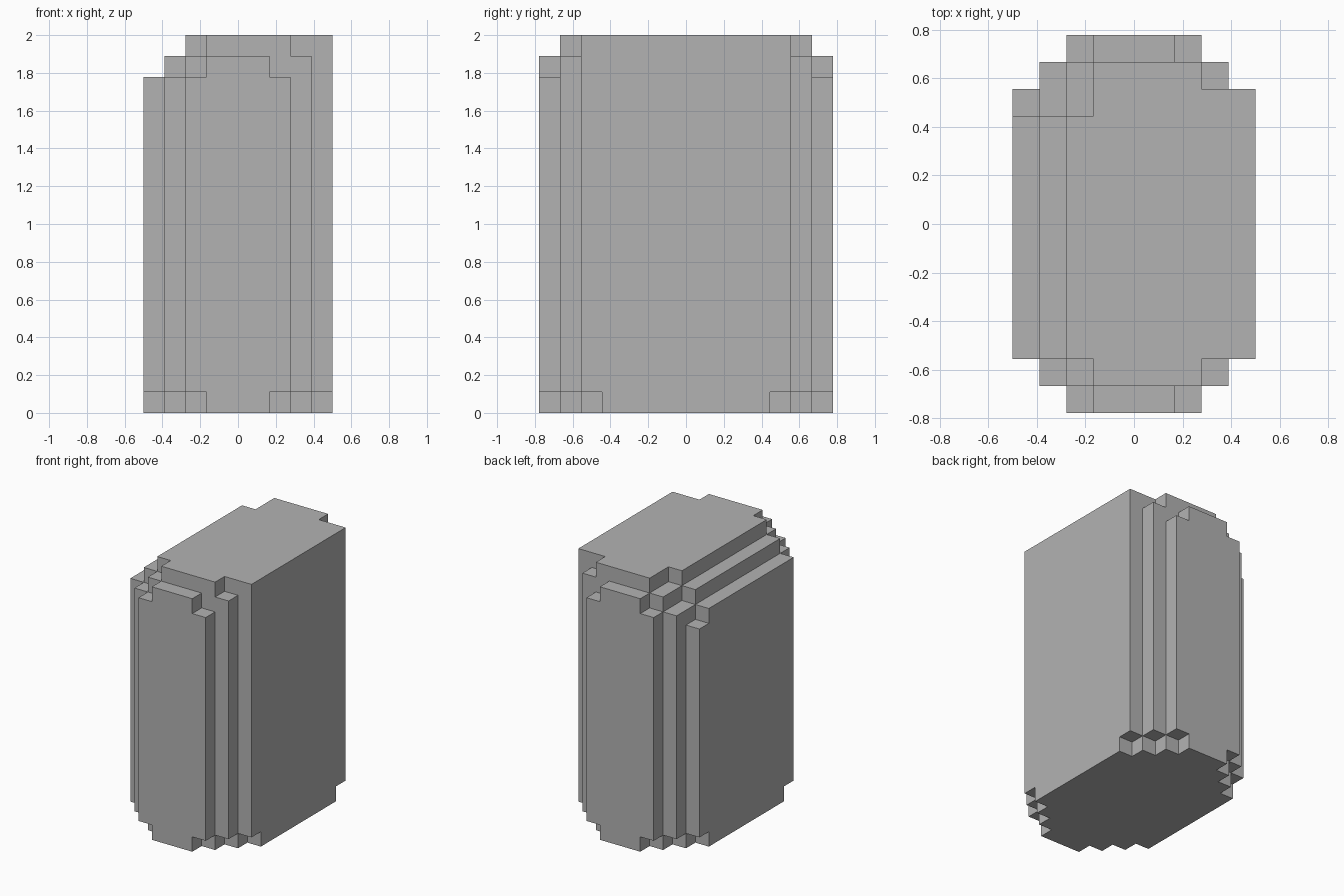
import bpy
import bmesh
from mathutils import Vector

default_cube = bpy.data.objects.get("Cube")
if default_cube:
    bpy.data.objects.remove(default_cube)

SIZE = (9, 14, 18)      # blocks along x, y and z
BLOCK = 2 / SIZE[2]


def steps_down(i, j):
    """Blocks missing from the top of one column."""
    left, right = i, SIZE[0] - 1 - i
    front, back = j, SIZE[1] - 1 - j
    end = min(front, back)
    if left <= right:
        # stepped left shoulder, rounded further at its two ends
        drop = max(2 - left, 1 - end, 4 - left - end, 0)
        return drop + (back == 2 and left <= 2)
    # straight right side, with small notches at its two ends
    return (end == 0) + (end < 2 and right + end == 2)


def filled(cell):
    """True where the body has a block."""
    if any(c < 0 or c >= n for c, n in zip(cell, SIZE)):
        return False
    i, j, k = cell
    corner = min(i, SIZE[0] - 1 - i) + min(j, SIZE[1] - 1 - j)
    if corner < (3 if k == 0 else 2):
        return False
    return k < SIZE[2] - steps_down(i, j)


# Outer skin of the blocky body
bm = bmesh.new()
verts = {}


def corner_vert(p):
    if p not in verts:
        verts[p] = bm.verts.new(Vector((p[0] - SIZE[0] / 2, p[1] - SIZE[1] / 2, p[2])) * BLOCK)
    return verts[p]


def add_side(cell, axis, sign):
    u, v = (axis + 1) % 3, (axis + 2) % 3
    ring = []
    for du, dv in ((0, 0), (1, 0), (1, 1), (0, 1)):
        p = list(cell)
        p[axis] += sign > 0
        p[u] += du
        p[v] += dv
        ring.append(corner_vert(tuple(p)))
    bm.faces.new(ring if sign > 0 else ring[::-1])


for i in range(SIZE[0]):
    for j in range(SIZE[1]):
        for k in range(SIZE[2]):
            if not filled((i, j, k)):
                continue
            for axis in range(3):
                for sign in (-1, 1):
                    beside = [i, j, k]
                    beside[axis] += sign
                    if not filled(beside):
                        add_side((i, j, k), axis, sign)

# Merge the flat areas into single faces
bmesh.ops.dissolve_limit(bm, angle_limit=0.01, verts=bm.verts[:], edges=bm.edges[:])

mesh = bpy.data.meshes.new("stepped_block_body")
bm.to_mesh(mesh)
bm.free()
body = bpy.data.objects.new("stepped_block_body", mesh)
bpy.context.collection.objects.link(body)

# Plain grey material
grey = bpy.data.materials.new("plain_grey")
grey.use_nodes = True
colour = (0.45, 0.45, 0.45, 1)
grey.diffuse_color = colour
grey.node_tree.nodes["Principled BSDF"].inputs["Base Color"].default_value = colour
mesh.materials.append(grey)
